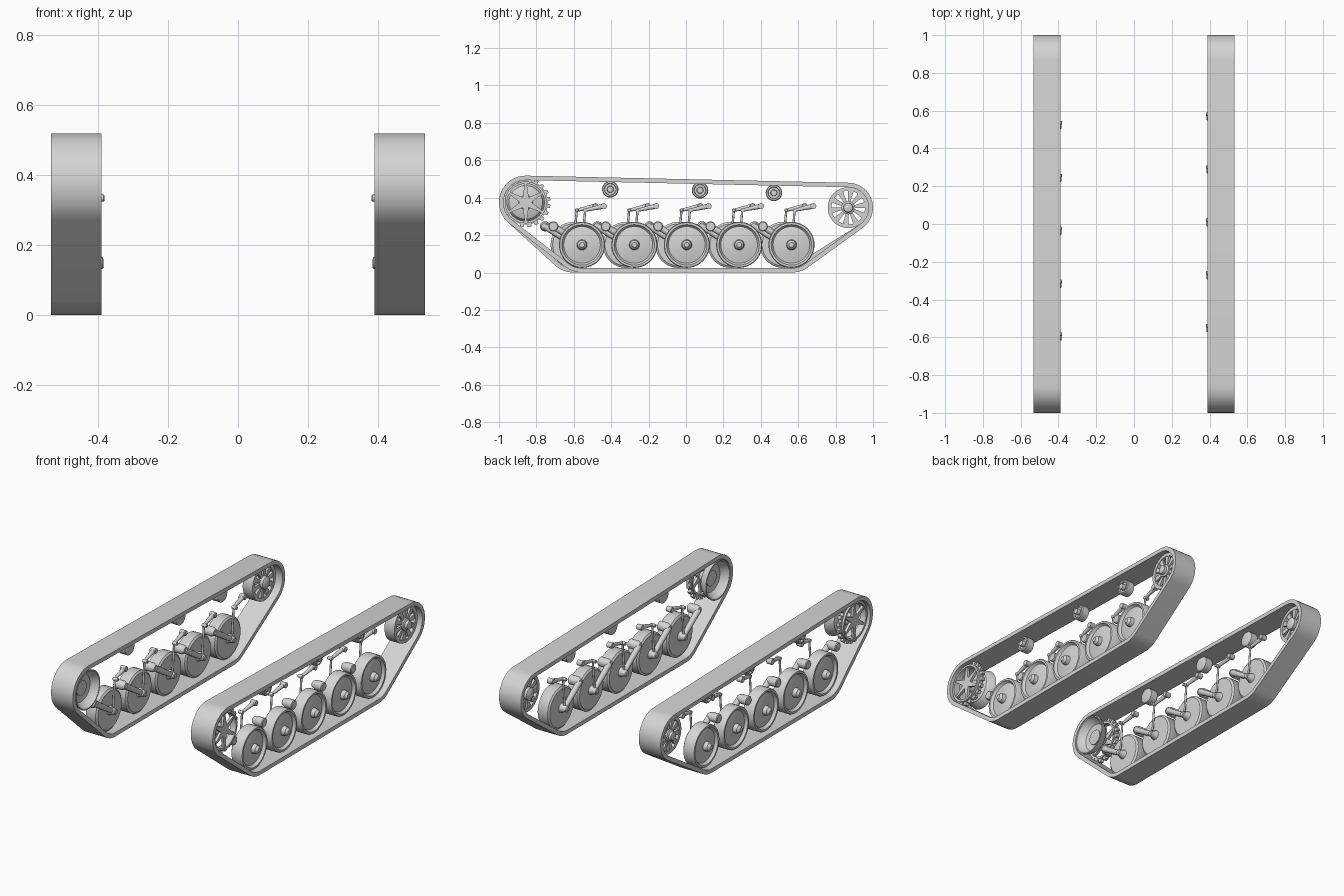
import bpy, bmesh
from math import sin, cos, pi, atan2, acos, hypot
from mathutils import Vector

if "Cube" in bpy.data.objects:
    bpy.data.objects.remove(bpy.data.objects["Cube"])

grey = bpy.data.materials.new("plain_grey")
grey.use_nodes = True
GREY = (0.66, 0.66, 0.66, 1)
grey.diffuse_color = GREY
grey.node_tree.nodes["Principled BSDF"].inputs["Base Color"].default_value = GREY


def finish(name, bm):
    bmesh.ops.recalc_face_normals(bm, faces=bm.faces)
    mesh = bpy.data.meshes.new(name)
    bm.to_mesh(mesh)
    bm.free()
    mesh.materials.append(grey)
    ob = bpy.data.objects.new(name, mesh)
    bpy.context.collection.objects.link(ob)
    bpy.ops.object.select_all(action='DESELECT')
    ob.select_set(True)
    bpy.context.view_layer.objects.active = ob
    bpy.ops.object.shade_smooth_by_angle(angle=0.6)


def loft(name, rings, closed=False):
    """Skin a list of equal closed rings, capping the ends unless closed."""
    bm = bmesh.new()
    vs = [[bm.verts.new(p) for p in r] for r in rings]
    n = len(vs[0])
    pairs = list(zip(vs, vs[1:])) + ([(vs[-1], vs[0])] if closed else [])
    for a, b in pairs:
        for i in range(n):
            j = (i + 1) % n
            bm.faces.new((a[i], a[j], b[j], b[i]))
    if not closed:
        bm.faces.new(vs[0])
        bm.faces.new(vs[-1])
    finish(name, bm)


def circle(y, z, r, n=40):
    return [(y + r * cos(2 * pi * i / n), z + r * sin(2 * pi * i / n)) for i in range(n)]


def at(s, x, pts):
    return [(s * x, y, z) for y, z in pts]


def turned(name, s, y, z, profile, n=40):
    """Turned part on an x-wise axle; profile holds (x, radius)."""
    loft(name, [at(s, x, circle(y, z, r, n)) for x, r in profile])


def band(name, s, outer, inner, x0, x1):
    loft(name, [at(s, x0, outer), at(s, x1, outer), at(s, x1, inner), at(s, x0, inner)], True)


def rod(name, a, b, ra, rb, n=12):
    """Tapered round bar between two points."""
    a, b = Vector(a), Vector(b)
    q = (b - a).to_track_quat('Z', 'Y')
    ring = lambda p, r: [p + q @ Vector((*c, 0)) for c in circle(0, 0, r, n)]
    loft(name, [ring(a, ra), ring(b, rb)])


def spoke(name, s, y, z, ang, r0, r1, w0, w1, x0, x1):
    """Flat tapered spoke from radius r0 to r1."""
    c, d = cos(ang), sin(ang)
    pts = [(y + r * c - w * d, z + r * d + w * c)
           for r, w in ((r0, -w0), (r1, -w1), (r1, w1), (r0, w0))]
    loft(name, [at(s, x0, pts), at(s, x1, pts)])


def belt(circles, inset):
    """Closed belt outline around circles listed counter-clockwise."""
    k = len(circles)
    angles = []
    for i in range(k):
        (ya, za, ra), (yb, zb, rb) = circles[i], circles[(i + 1) % k]
        dy, dz = yb - ya, zb - za
        angles.append(atan2(dz, dy) - acos((ra - rb) / hypot(dy, dz)))
    pts = []
    for i, (y, z, r) in enumerate(circles):
        a0 = angles[i - 1]
        sweep = (angles[i] - a0) % (2 * pi)
        for t in range(17):
            a = a0 + sweep * t / 16
            pts.append((y + (r - inset) * cos(a), z + (r - inset) * sin(a)))
    return pts


def toothed(y, z, r0, r1, teeth):
    pts = []
    for i in range(teeth):
        for f, r in ((0, r0), (.2, r0), (.27, r1), (.73, r1), (.8, r0)):
            a = 2 * pi * (i + f) / teeth
            pts.append((y + r * cos(a), z + r * sin(a)))
    return pts


FRONT, REAR = (-0.857, 0.375), (0.867, 0.347)
WHEEL = [(.425, .04), (.425, .112), (.433, .123), (.494, .123), (.5, .119), (.5, .108),
         (.49, .104), (.484, .098), (.492, .06), (.495, .028), (.518, .024), (.523, .018),
         (.531, .013)]
ROLLER = [(.425, .012), (.425, .036), (.43, .044), (.475, .044), (.48, .04), (.48, .032),
          (.47, .03), (.47, .018), (.49, .016), (.49, .01)]

for side, s, shift in (("left", 1, 0), ("right", -1, -.045)):
    # Track band
    path = [(-.555 + shift, .15, .15), (.565 + shift, .15, .15), (*REAR, .133), (*FRONT, .143)]
    band(side + "_track", s, belt(path, 0), belt(path, .024), .389, .533)

    # Drive sprocket: toothed outer ring with star spokes, and inner cup
    y, z = FRONT
    band(side + "_sprocket_teeth", s, toothed(y, z, .118, .133, 20),
         toothed(y, z, .1, .1, 20), .485, .505)
    band(side + "_sprocket_rim", s, circle(y, z, .112), circle(y, z, .1), .48, .518)
    turned(side + "_sprocket_hub", s, y, z, [(.43, .045), (.49, .03), (.512, .012)], 24)
    turned(side + "_sprocket_cup", s, y, z,
           [(.455, .05), (.44, .09), (.41, .11), (.389, .115), (.389, .108), (.41, .1),
            (.432, .08), (.44, .04)])
    for i in range(6):
        spoke(side + "_sprocket_spoke", s, y, z, i * pi / 3 + pi / 6, 0, .104, .02, .005, .497, .513)

    # Rear idler: rim, hub and flared spokes
    y, z = REAR
    band(side + "_idler_rim", s, circle(y, z, .109), circle(y, z, .09), .435, .5)
    turned(side + "_idler_hub", s, y, z,
           [(.41, .02), (.42, .036), (.505, .036), (.51, .026), (.525, .024), (.528, .015)], 24)
    for i in range(10):
        for x0 in (.438, .482):
            spoke(side + "_idler_spoke", s, y, z, i * pi / 5 + .16, .03, .096, .007, .016, x0, x0 + .014)

    # Return rollers
    for y, z in ((-.405, .445), (.075, .44), (.47, .426)):
        turned(side + "_return_roller", s, y, z, ROLLER, 28)

    # Road wheels with swing arms, pivots and dampers
    for i in range(5):
        y, z = -.556 + .28 * i + shift, .148
        turned(side + "_road_wheel", s, y, z, WHEEL)
        turned(side + "_wheel_axle", s, y, z, [(.383, .012), (.387, .017), (.4, .018), (.43, .03)], 20)
        py, pz = y - .153, .247
        turned(side + "_arm_pivot", s, py, pz, [(.405, .018), (.425, .027), (.472, .027), (.476, .022)], 20)
        rod(side + "_swing_arm", (s * .408, y, z), (s * .415, py, pz), .014, .018)
        ky, kz = y + .017, .333
        rod(side + "_damper_rod", (s * .404, y + .002, .17), (s * .404, ky, kz), .006, .006)
        turned(side + "_damper_knob", s, ky, kz, [(.381, .007), (.384, .01), (.412, .01)], 16)
        rod(side + "_damper_lever", (s * .404, ky, kz), (s * .412, ky + .1, .355), .008, .014)
        turned(side + "_lever_pivot", s, ky + .1, .355, [(.395, .013), (.398, .016), (.43, .016)], 16)
